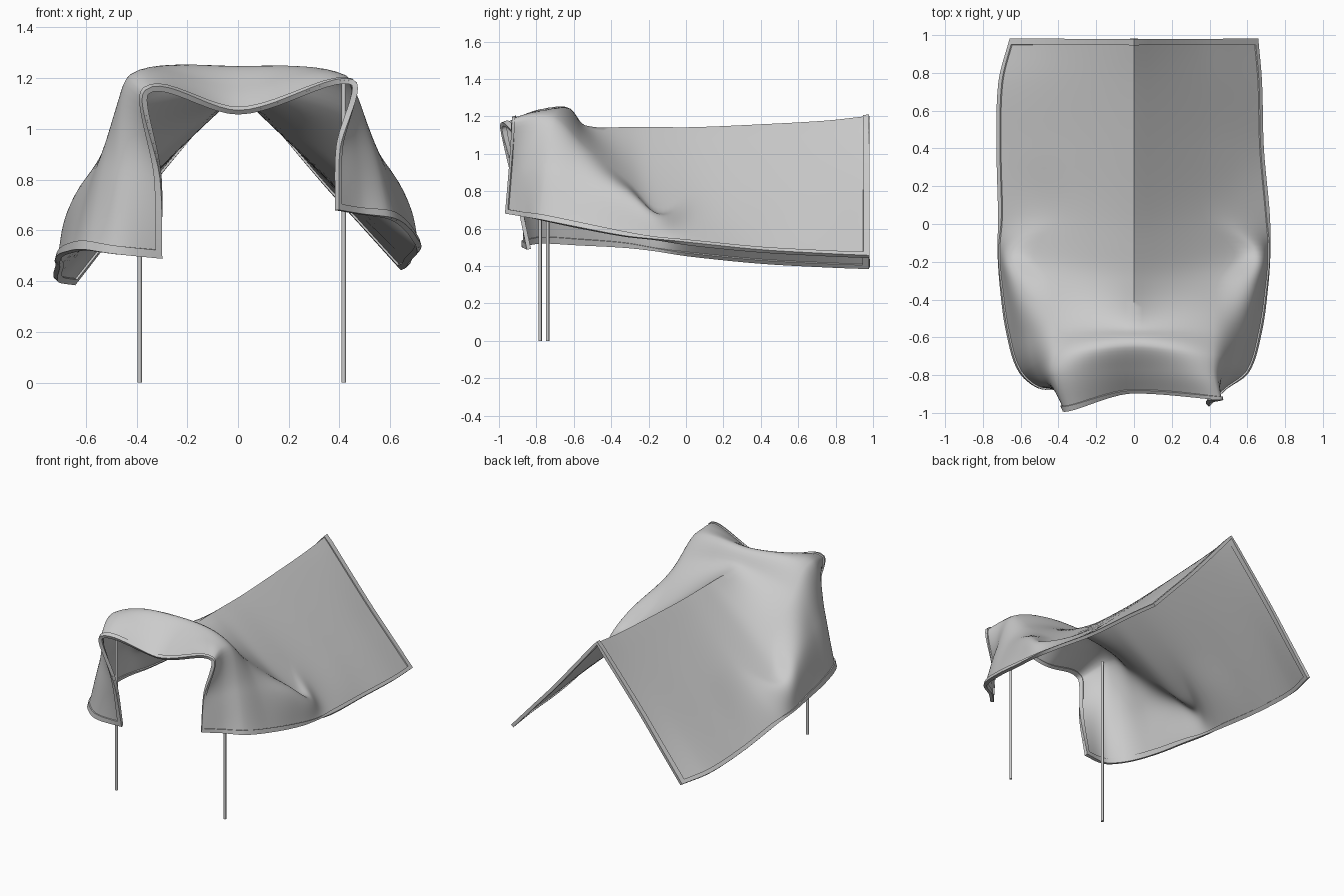
import bpy, bmesh
from mathutils import Vector as V

if "Cube" in bpy.data.objects:
    bpy.data.objects.remove(bpy.data.objects["Cube"])


def tent(y, ridge, width, hem):
    """Half of a straight A-shaped section, hem to ridge."""
    return [V((width, y, hem)).lerp(V((0, y, ridge)), t) for t in (0, .25, .5, 1)]


def half(*pts):
    return [V(p) for p in pts]


def spline(pts, knots, n, flat=0):
    """Smooth curve through points with uneven knots; flat levels the last tangent."""
    last = len(pts) - 1
    tan = []
    for i in range(last + 1):
        a, b = max(i - 1, 0), min(i + 1, last)
        tan.append((pts[b] - pts[a]) / (knots[b] - knots[a]))
    tan[-1].yz = tan[-1].yz * (1 - flat)
    out = []
    for i in range(last):
        h = knots[i + 1] - knots[i]
        for k in range(n):
            t = k / n
            s = t * t * (3 - 2 * t)
            out.append(pts[i].lerp(pts[i + 1], s) + h * t * (1 - t) * (tan[i] * (1 - t) - tan[i + 1] * t))
    return out + [pts[-1]]


# Half sections of the cloth, back to front, each from hem to ridge
halves = [
    tent(.98, 1.2, .65, .42),
    tent(.75, 1.175, .69, .43),
    tent(.4, 1.155, .70, .45),
    tent(.05, 1.14, .712, .485),
    half((.712, -.15, .51), (.665, -.15, .65), (.53, -.15, .71), (0, -.15, 1.14)),
    half((.70, -.33, .53), (.63, -.32, .77), (.44, -.31, .855), (0, -.3, 1.14)),
    half((.665, -.58, .56), (.565, -.57, .86), (.42, -.55, 1.05), (0, -.54, 1.15)),
    half((.6, -.78, .585), (.53, -.74, .9), (.42, -.69, 1.19), (0, -.64, 1.245)),
    half((.485, -.865, .585), (.465, -.85, .88), (.42, -.8, 1.21), (0, -.77, 1.165)),
    half((.345, -.9, .585), (.35, -.925, .87), (.405, -.96, 1.165), (0, -.89, 1.065)),
]

# Mirror each half; the right side hangs higher towards the front
count = len(halves)
sides = {-1: [], 1: []}
for side in sides:
    for i, row in enumerate(halves):
        lift = .03 + .065 * max(0, (i - 5) / 4)
        new = []
        for k, p in enumerate(row):
            down = max(0, 1 - k / 2)
            q = V((p.x * side, p.y, p.z + side * lift * down))
            if i in (1, 2):
                q.x -= .02 * down
            if i == count - 1 and k < 3:
                q += V((.045, side * .09 * (.33 - down), side * .02 * (1 - down)))
            new.append(q)
        sides[side].append(new)

# Smooth along the length, then across each half: creased ridge, rounded canopy
row_knots = [0]
for a, b in zip(halves, halves[1:]):
    row_knots.append(row_knots[-1] + (a[2] - b[2]).length)
lines = {}
for side, rows in sides.items():
    cols = [spline([r[c] for r in rows], row_knots, 7) for c in range(4)]
    lines[side] = [spline(list(p), [0, 1, 2, 4], 10, min(1, max(0, (-.5 - p[3].y) / .08)))
                   for p in zip(*cols)]
grid = [l[:-1] + r[::-1] for l, r in zip(lines[-1], lines[1])]
NR, NC = len(grid), len(grid[0])


def cloth(name, thickness, border_only):
    bm = bmesh.new()
    vs = [[bm.verts.new(p) for p in line] for line in grid]
    for i in range(NR - 1):
        for j in range(NC - 1):
            if not border_only or i in (0, NR - 2) or j in (0, NC - 2):
                bm.faces.new((vs[i][j], vs[i+1][j], vs[i+1][j+1], vs[i][j+1]))
    bmesh.ops.delete(bm, geom=[v for v in bm.verts if not v.link_faces], context='VERTS')
    me = bpy.data.meshes.new(name)
    bm.to_mesh(me)
    bm.free()
    ob = bpy.data.objects.new(name, me)
    bpy.context.collection.objects.link(ob)
    mod = ob.modifiers.new("thickness", 'SOLIDIFY')
    mod.thickness = thickness
    mod.offset = 0
    bpy.ops.object.select_all(action='DESELECT')
    ob.select_set(True)
    bpy.context.view_layer.objects.active = ob
    bpy.ops.object.modifier_apply(modifier=mod.name)
    bpy.ops.object.shade_smooth_by_angle(angle=0.7)


# Tarp sheet and its thicker folded hem
cloth("tarp_sheet", 0.006, False)
cloth("tarp_hem", 0.022, True)

# Two upright poles under the front canopy
for name, x, y in (("left_pole", -.388, -.78), ("right_pole", .417, -.74)):
    bpy.ops.mesh.primitive_cylinder_add(vertices=12, radius=.009, depth=1.19, location=(x, y, .595))
    bpy.context.object.name = name
    bpy.ops.object.shade_smooth_by_angle(angle=0.7)
